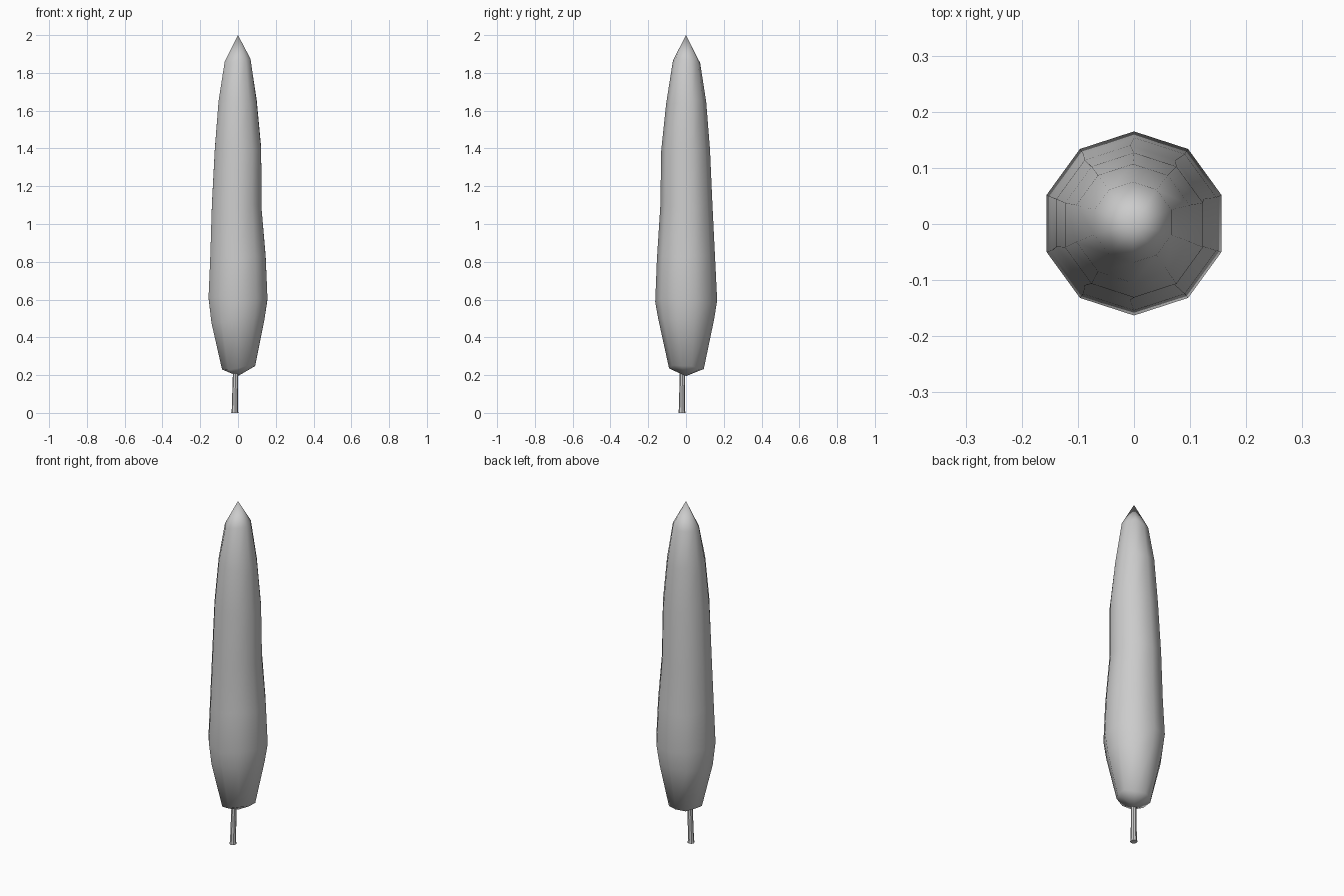
import bpy, bmesh, random
from math import cos, sin, pi
from mathutils import Vector

if "Cube" in bpy.data.objects:
    bpy.data.objects.remove(bpy.data.objects["Cube"])

random.seed(4)


def loft(name, rings, sides, bottom_tip=None, top_tip=None, jitter=0.0):
    """Rings are (z, centre x, centre y, radius); the ends close on a tip or a flat cap."""
    bm = bmesh.new()
    loops = []
    for z, cx, cy, r in rings:
        loop = []
        for i in range(sides):
            a = pi / 2 + 2 * pi * i / sides
            dz = random.uniform(-jitter, jitter)
            loop.append(bm.verts.new((cx + r * cos(a), cy + r * sin(a), z + dz)))
        loops.append(loop)
    for lo, hi in zip(loops, loops[1:]):
        for i in range(sides):
            j = (i + 1) % sides
            bm.faces.new((lo[i], lo[j], hi[j], hi[i]))
    for loop, tip in ((loops[0], bottom_tip), (loops[-1], top_tip)):
        if tip:
            v = bm.verts.new(Vector(tip))
            for i in range(sides):
                bm.faces.new((loop[i], loop[(i + 1) % sides], v))
        else:
            bm.faces.new(loop)
    bmesh.ops.recalc_face_normals(bm, faces=bm.faces)
    mesh = bpy.data.meshes.new(name)
    bm.to_mesh(mesh)
    bm.free()
    ob = bpy.data.objects.new(name, mesh)
    bpy.context.collection.objects.link(ob)
    return ob


# Tall tapering foliage, slightly irregular
foliage = loft("foliage", [
    (0.24, 0.003, 0.002, 0.092),
    (0.49, 0.000, 0.000, 0.148),
    (0.60, 0.000, 0.001, 0.164),
    (0.82, 0.000, 0.000, 0.154),
    (1.10, -0.007, 0.002, 0.138),
    (1.40, 0.000, -0.002, 0.129),
    (1.65, -0.002, 0.001, 0.106),
    (1.86, -0.002, 0.003, 0.072),
], 10, (0, 0, 0.195), (0, 0, 2.0), jitter=0.015)
foliage.data.shade_smooth()

# Thin trunk, leaning slightly
trunk = loft("trunk", [
    (0.0, -0.017, -0.022, 0.019),
    (0.02, -0.017, -0.022, 0.016),
    (0.25, -0.012, -0.018, 0.014),
], 8)
bpy.context.view_layer.objects.active = trunk
trunk.select_set(True)
bpy.ops.object.shade_smooth_by_angle()
